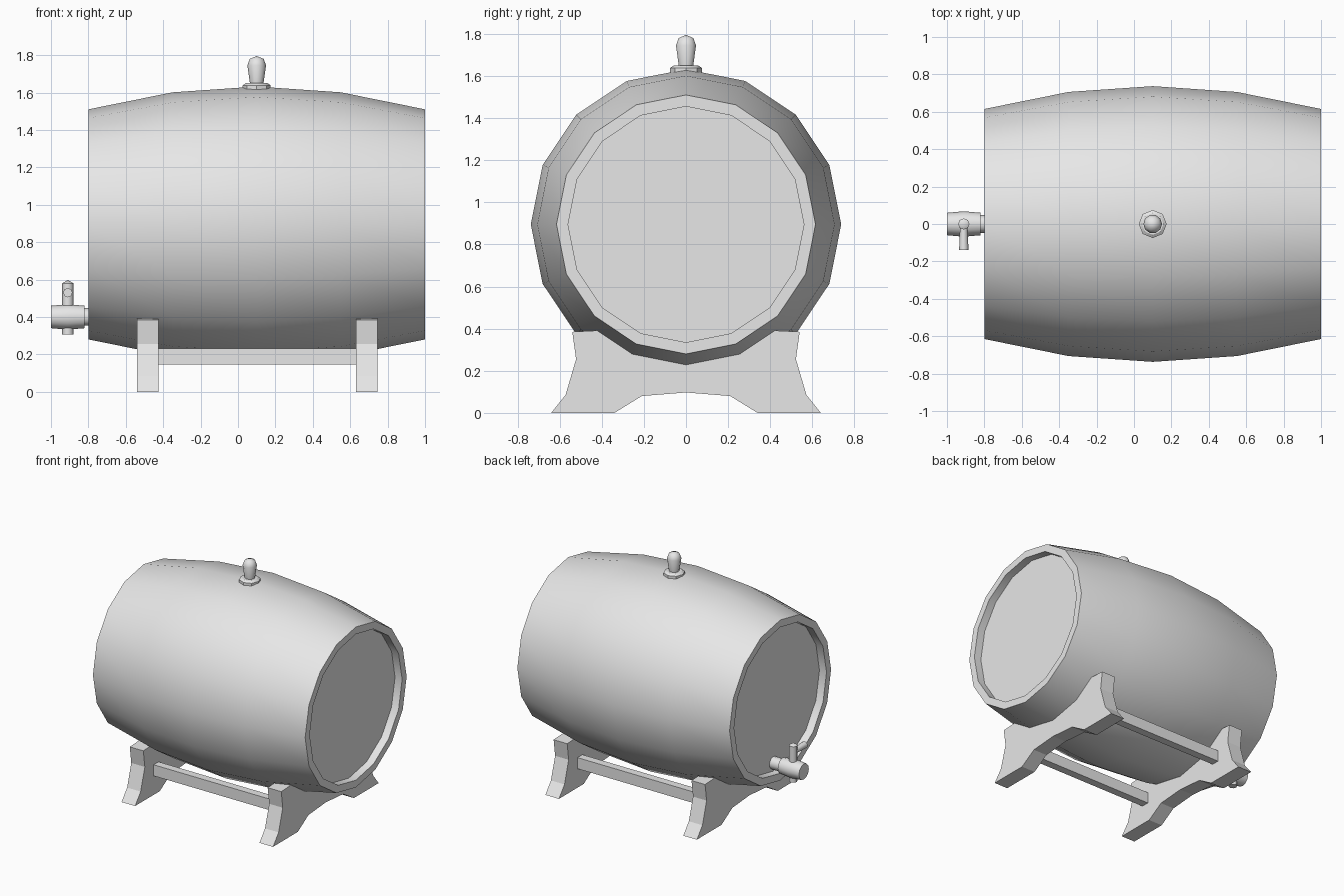
import bpy
import bmesh
from math import cos, sin, pi, radians
from mathutils import Vector, Matrix

cube = bpy.data.objects.get("Cube")
if cube:
    bpy.data.objects.remove(cube, do_unlink=True)

grey = bpy.data.materials.new("plain_grey")
grey.use_nodes = True
grey.diffuse_color = (0.8, 0.8, 0.8, 1)
grey.node_tree.nodes["Principled BSDF"].inputs["Base Color"].default_value = (0.8, 0.8, 0.8, 1)


def finish(name, bm, smooth=None):
    bmesh.ops.recalc_face_normals(bm, faces=bm.faces)
    mesh = bpy.data.meshes.new(name)
    bm.to_mesh(mesh)
    bm.free()
    mesh.materials.append(grey)
    obj = bpy.data.objects.new(name, mesh)
    bpy.context.collection.objects.link(obj)
    if smooth:
        bpy.ops.object.select_all(action='DESELECT')
        obj.select_set(True)
        bpy.context.view_layer.objects.active = obj
        bpy.ops.object.shade_smooth_by_angle(angle=radians(smooth))
    return obj


def lathe(name, profile, sides, origin, axis, smooth):
    """Turn (distance along axis, radius) points around an axis."""
    bm = bmesh.new()
    turn = {"x": Matrix.Rotation(pi / 2, 3, 'Y'),
            "y": Matrix.Rotation(-pi / 2, 3, 'X'),
            "z": Matrix.Identity(3)}[axis]
    rings = []
    for along, r in profile:
        count = sides if r > 0 else 1
        rings.append([bm.verts.new(Vector(origin) + turn @ Vector(
            (r * cos(2 * pi * i / sides), r * sin(2 * pi * i / sides), along)))
            for i in range(count)])
    for a, b in zip(rings, rings[1:]):
        for i in range(sides):
            j = (i + 1) % sides
            quad = [a[i % len(a)], a[j % len(a)], b[j % len(b)], b[i % len(b)]]
            bm.faces.new(list(dict.fromkeys(quad)))
    return finish(name, bm, smooth)


def box(name, size, centre):
    bm = bmesh.new()
    bmesh.ops.create_cube(bm, size=1)
    bmesh.ops.scale(bm, vec=size, verts=bm.verts)
    bmesh.ops.translate(bm, vec=centre, verts=bm.verts)
    return finish(name, bm)


# Barrel with bulging staves and recessed heads
half = [(-0.84, 0), (-0.84, 0.56), (-0.9, 0.56), (-0.9, 0.615), (-0.45, 0.706)]
lathe("barrel", half + [(0, 0.737)] + [(-a, r) for a, r in reversed(half)],
      16, (0.1, 0, 0.895), "x", 35)

# Bung on top
lathe("bung_collar", [(1.6, 0), (1.6, 0.075), (1.638, 0.075), (1.65, 0.058), (1.65, 0)],
      8, (0.1, 0, 0), "z", 30)
lathe("bung", [(1.64, 0), (1.64, 0.035), (1.745, 0.05), (1.78, 0.037), (1.795, 0)],
      10, (0.1, 0, 0), "z", 50)

# Tap: neck, body, upright key and side handle
tap_x, tap_z = -0.91, 0.4
lathe("tap_neck", [(-0.83, 0), (-0.83, 0.047), (-0.73, 0.047), (-0.73, 0)],
      12, (0, 0, tap_z), "x", 40)
lathe("tap_body", [(-1, 0), (-1, 0.06), (-0.91, 0.068), (-0.82, 0.06), (-0.82, 0)],
      12, (0, 0, tap_z), "x", 40)
lathe("tap_key", [(0.305, 0), (0.305, 0.03), (0.58, 0.03), (0.598, 0)],
      8, (tap_x, 0, 0), "z", 50)
lathe("tap_handle", [(-0.14, 0), (-0.14, 0.025), (0, 0.02), (0, 0)],
      8, (tap_x, 0, 0.53), "y", 50)

# Cradle planks, mirrored outline in y and z
side = [(0.21, 0.08), (0.34, 0), (0.64, 0), (0.572, 0.085), (0.522, 0.255),
        (0.54, 0.385), (0.42, 0.391), (0.255, 0.279)]
outline = [(0, 0.097)] + side + [(0, 0.228)] + [(-y, z) for y, z in reversed(side)]
for name, x in (("cradle_right", -0.54), ("cradle_left", 0.63)):
    bm = bmesh.new()
    face = bm.faces.new([bm.verts.new((x, y, z)) for y, z in outline])
    out = bmesh.ops.extrude_face_region(bm, geom=[face])
    moved = [v for v in out["geom"] if isinstance(v, bmesh.types.BMVert)]
    bmesh.ops.translate(bm, vec=(0.115, 0, 0), verts=moved)
    # Close the starting side if the extrusion removed it
    rim = [e for e in bm.edges if e.is_boundary]
    if rim:
        bmesh.ops.holes_fill(bm, edges=rim, sides=0)
    finish(name, bm)

# Rails joining the planks
for name, s in (("front_rail", -1), ("back_rail", 1)):
    box(name, (1.08, 0.06, 0.085), (0.1025, s * 0.385, 0.188))
